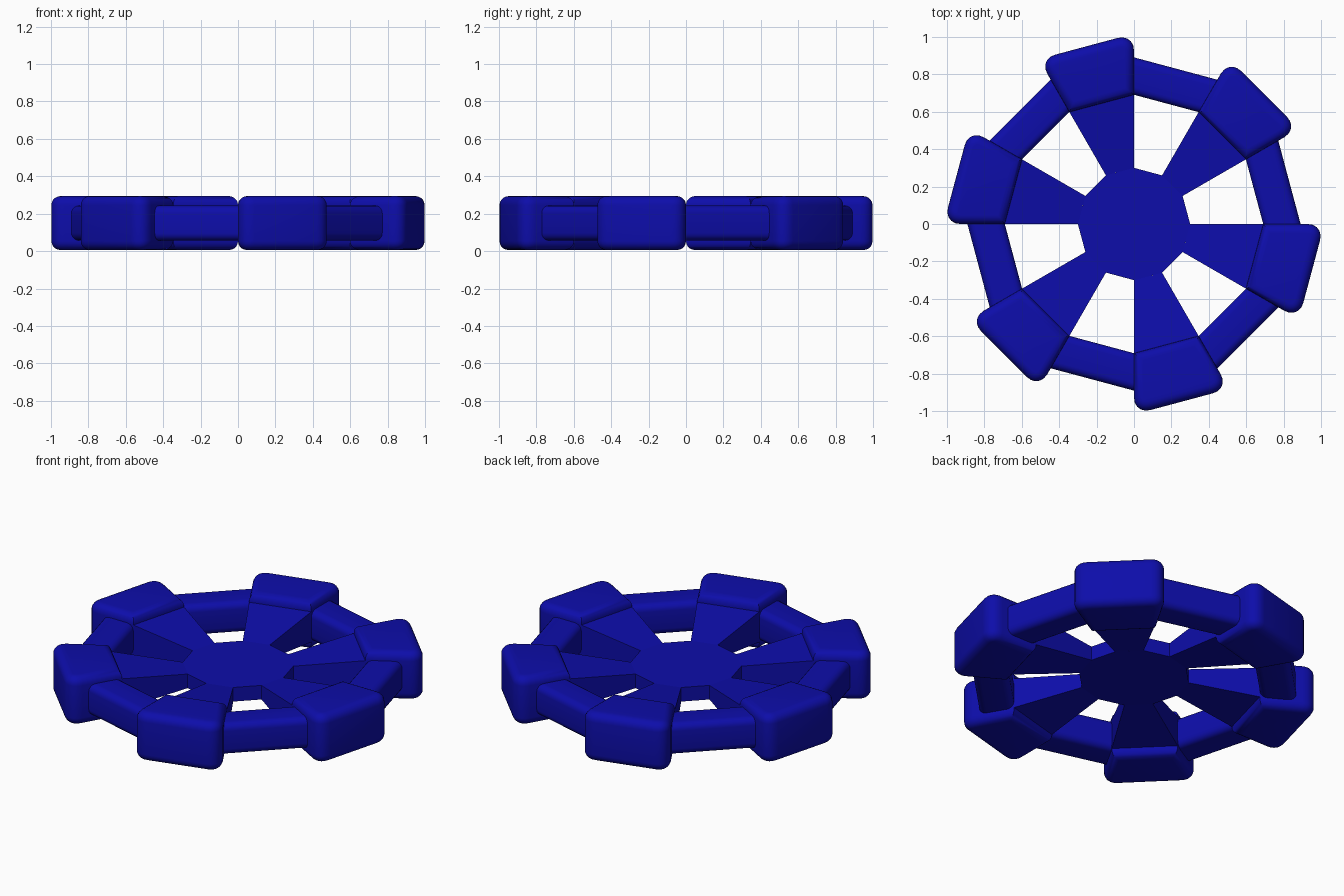
import bpy, bmesh
from math import radians, tan, pi, cos, sin
from mathutils import Matrix

if "Cube" in bpy.data.objects:
    bpy.data.objects.remove(bpy.data.objects["Cube"])

MID = 0.15            # height of the symmetry plane
T = tan(radians(15))  # half-width of a 30 degree sector per unit radius

mat = bpy.data.materials.new("blue")
mat.diffuse_color = (0.004, 0.004, 0.4, 1)
mat.use_nodes = True
mat.node_tree.nodes["Principled BSDF"].inputs["Base Color"].default_value = mat.diffuse_color


def finish(bm, name, angle, smooth=True):
    bmesh.ops.recalc_face_normals(bm, faces=bm.faces[:])
    me = bpy.data.meshes.new(name)
    bm.to_mesh(me)
    bm.free()
    me.materials.append(mat)
    ob = bpy.data.objects.new(name, me)
    bpy.context.collection.objects.link(ob)
    ob.matrix_world = Matrix.Translation((0, 0, MID)) @ Matrix.Rotation(radians(angle), 4, 'Z')
    if smooth:
        bpy.ops.object.select_all(action='DESELECT')
        ob.select_set(True)
        bpy.context.view_layer.objects.active = ob
        bpy.ops.object.shade_smooth_by_angle(angle=radians(35))
    return ob


def sector(r0, r1, h0, h1):
    """Wedge filling a 30 degree sector from r0 to r1, half-heights h0 to h1."""
    bm = bmesh.new()
    for r, h in ((r0, h0), (r1, h1)):
        for sy, sz in ((-1, -1), (1, -1), (1, 1), (-1, 1)):
            bm.verts.new((r, sy * r * T, sz * h))
    bmesh.ops.convex_hull(bm, input=bm.verts[:])
    bmesh.ops.dissolve_limit(bm, angle_limit=0.01, verts=bm.verts[:], edges=bm.edges[:])
    return bm


def bevel(bm, test, width, segs):
    edges = [e for e in bm.edges if test(*[v.co for v in e.verts])]
    bmesh.ops.bevel(bm, geom=edges, offset=width, segments=segs, profile=0.5,
                    affect='EDGES', clamp_overlap=True)


R_IN, R_ROD, R_OUT = 0.667, 0.86, 0.983
H_HUB, H_ROD, H_BLOCK = 0.042, 0.093, 0.144

# Twelve-sided flat hub
bm = bmesh.new()
bmesh.ops.create_cone(bm, cap_ends=True, segments=12, radius1=0.3, radius2=0.3, depth=2 * H_HUB)
a = pi / 6
for v in bm.verts:   # put corners on multiples of 30 degrees
    k = round(math_angle / a) if (math_angle := v.co.xy.angle_signed((1, 0))) else 0
    v.co.x, v.co.y = 0.3 * cos(k * a), 0.3 * sin(k * a)
finish(bm, "hub", 0, smooth=False)

for i in range(6):
    ang = -15 + 60 * i
    # Flaring spoke from hub to rim
    finish(sector(0.2898, R_IN + 0.02, H_HUB, H_ROD), f"spoke_{i+1}", ang, smooth=False)

    # Rounded grip block: outer corners first, then upper and lower rims
    bm = sector(R_IN, R_OUT, H_BLOCK, H_BLOCK)
    bevel(bm, lambda p, q: abs(p.z - q.z) > 0.1 and p.x > 0.9, 0.09, 5)
    bevel(bm, lambda p, q: abs(p.z - q.z) < 0.01, 0.048, 5)
    finish(bm, f"grip_block_{i+1}", ang)

    # Rounded rim bar between blocks
    bm = sector(R_IN, R_ROD, H_ROD, H_ROD)
    bevel(bm, lambda p, q: abs(p.z - q.z) < 0.01 and abs(p.x - q.x) < 0.01, 0.04, 5)
    finish(bm, f"rim_bar_{i+1}", ang + 30)
